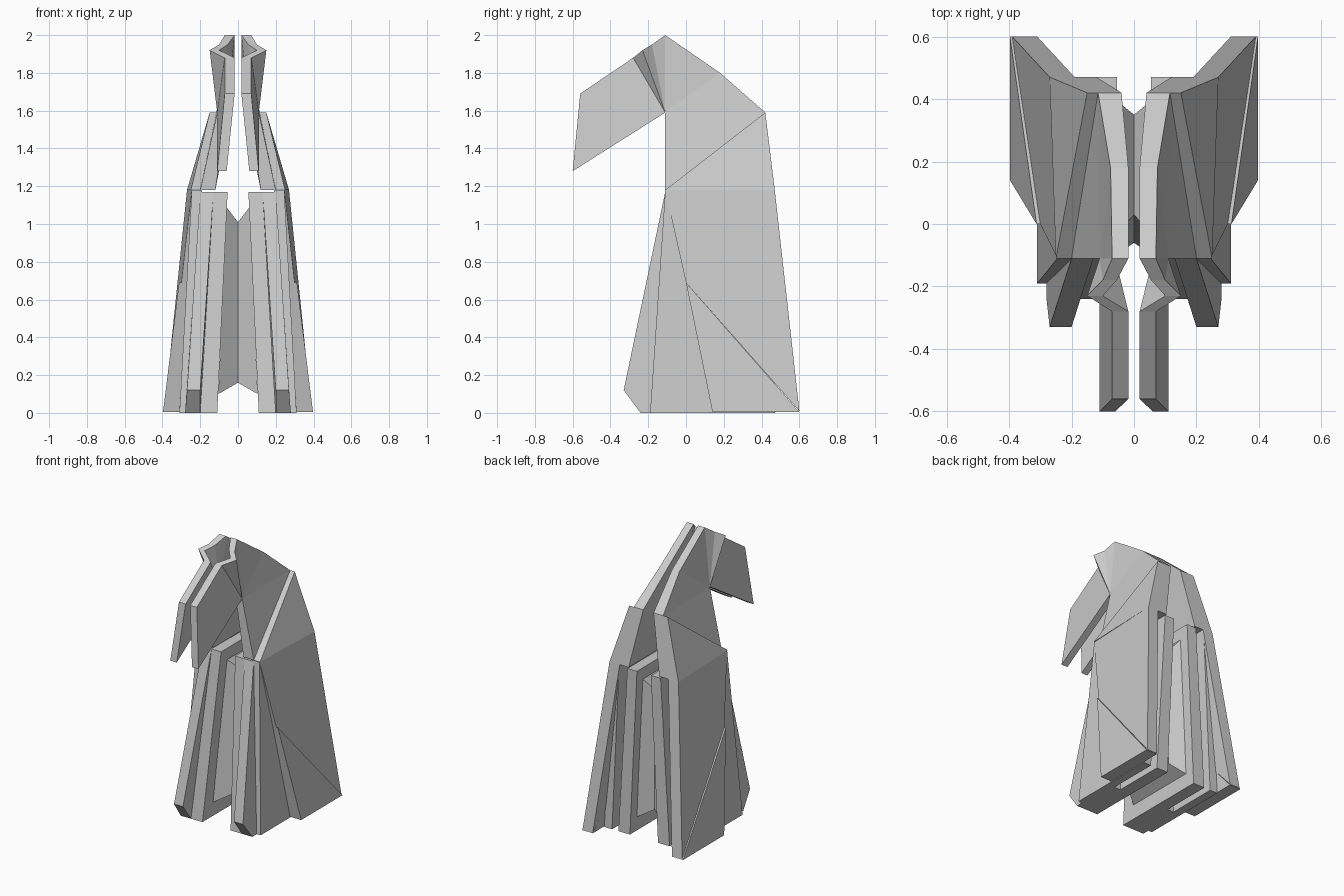
import bpy, bmesh

if "Cube" in bpy.data.objects:
    bpy.data.objects.remove(bpy.data.objects["Cube"])


def sheet(name, pts, faces=None):
    """Thick folded panel, mirrored in x. Each point is (outer x, inner x, y, z)."""
    faces = faces or [tuple(range(len(pts)))]
    n = len(pts)
    bm = bmesh.new()
    vs = [bm.verts.new((p[0], p[2], p[3])) for p in pts]
    vs += [bm.verts.new((p[1], p[2], p[3])) for p in pts]
    edges = [(f[i], f[(i + 1) % len(f)]) for f in faces for i in range(len(f))]
    for f in faces:
        bm.faces.new([vs[i] for i in f])
        bm.faces.new([vs[i + n] for i in reversed(f)])
    for a, b in edges:
        if (b, a) not in edges:
            bm.faces.new([vs[b], vs[a], vs[a + n], vs[b + n]])
    bmesh.ops.recalc_face_normals(bm, faces=bm.faces[:])
    me = bpy.data.meshes.new(name)
    bm.to_mesh(me)
    bm.free()
    ob = bpy.data.objects.new(name, me)
    bpy.context.collection.objects.link(ob)
    ob.modifiers.new("Mirror", 'MIRROR').use_mirror_merge = False
    return ob


# Hanging head panel plus the pleated collar behind it
sheet("head_and_pleats", [
    (.11, .06, -.11, 1.59),
    (.11, .06, -.60, 1.28),
    (.07, .018, -.56, 1.69),
    (.07, .018, -.28, 1.88),
    (.15, .10, -.23, 1.92),
    (.10, .055, -.18, 1.95),
    (.07, .018, -.11, 2.0)],
    [(0, 1, 2, 3), (0, 3, 4), (0, 4, 5), (0, 5, 6)])

# Upper back panel with the sloping ridge
sheet("upper_back", [
    (.07, .018, -.11, 2.0),
    (.11, .06, -.11, 1.59),
    (.20, .12, -.11, 1.18),
    (.20, .12, .47, 1.18),
    (.115, .04, .42, 1.59),
    (.075, .018, .18, 1.8)],
    [(0, 1, 5), (1, 4, 5), (1, 2, 4), (2, 3, 4)])

# Triangular shoulder fold
sheet("shoulder_fold", [
    (.15, .115, .42, 1.59),
    (.25, .20, -.11, 1.18),
    (.27, .19, .47, 1.18)])

# Outer wing: large upper layer and the lower triangular flap
sheet("wing_upper", [
    (.27, .19, .47, 1.18),
    (.245, .19, -.11, 1.18),
    (.30, .25, .0, .69),
    (.39, .31, .60, .01)],
    [(0, 1, 2), (0, 2, 3)])
sheet("wing_lower_flap", [
    (.312, .27, .0, .69),
    (.397, .31, .14, .005),
    (.397, .31, .60, .005)])

# Middle layer
sheet("middle_layer", [
    (.245, .195, -.11, 1.175),
    (.31, .25, -.19, 0),
    (.31, .25, .47, 0),
    (.245, .195, .47, 1.17)])

# Front leg with chamfered toe
sheet("front_leg", [
    (.20, .13, -.11, 1.17),
    (.27, .20, -.33, .12),
    (.28, .20, -.24, 0),
    (.28, .20, .10, 0),
    (.20, .13, .10, 1.17)])

# Inner layer
sheet("inner_layer", [
    (.13, .055, -.11, 1.17),
    (.20, .11, -.24, 0),
    (.20, .11, .47, 0),
    (.13, .055, .47, 1.17)])

# Inner gusset joining both halves, notched at top, bottom, front and back
sheet("centre_gusset", [
    (.062, 0, -.04, 1.09),
    (.104, 0, -.13, .10),
    (.104, 0, .40, .10),
    (.062, 0, .40, 1.09)])
bpy.data.objects.remove(bpy.data.objects["centre_gusset"])
me = bpy.data.meshes.new("centre_gusset")
v = []
for x, zt, zb, ft, fb, back in ((-1, 1.09, .10, -.04, -.13, .40),
                                (0, 1.01, .16, .03, -.06, .35),
                                (1, 1.09, .10, -.04, -.13, .40)):
    v += [(x * .062, ft, zt), (x * .104, fb, zb),
          (x * .104, back, zb), (x * .062, back, zt)]
f = [(3, 2, 1, 0), (8, 9, 10, 11)]
for k in (0, 4):
    f += [(k + i, k + (i + 1) % 4, k + 4 + (i + 1) % 4, k + 4 + i) for i in range(4)]
me.from_pydata(v, [], f)
bm = bmesh.new()
bm.from_mesh(me)
bmesh.ops.recalc_face_normals(bm, faces=bm.faces[:])
bm.to_mesh(me)
bm.free()
bpy.context.collection.objects.link(bpy.data.objects.new("centre_gusset", me))
